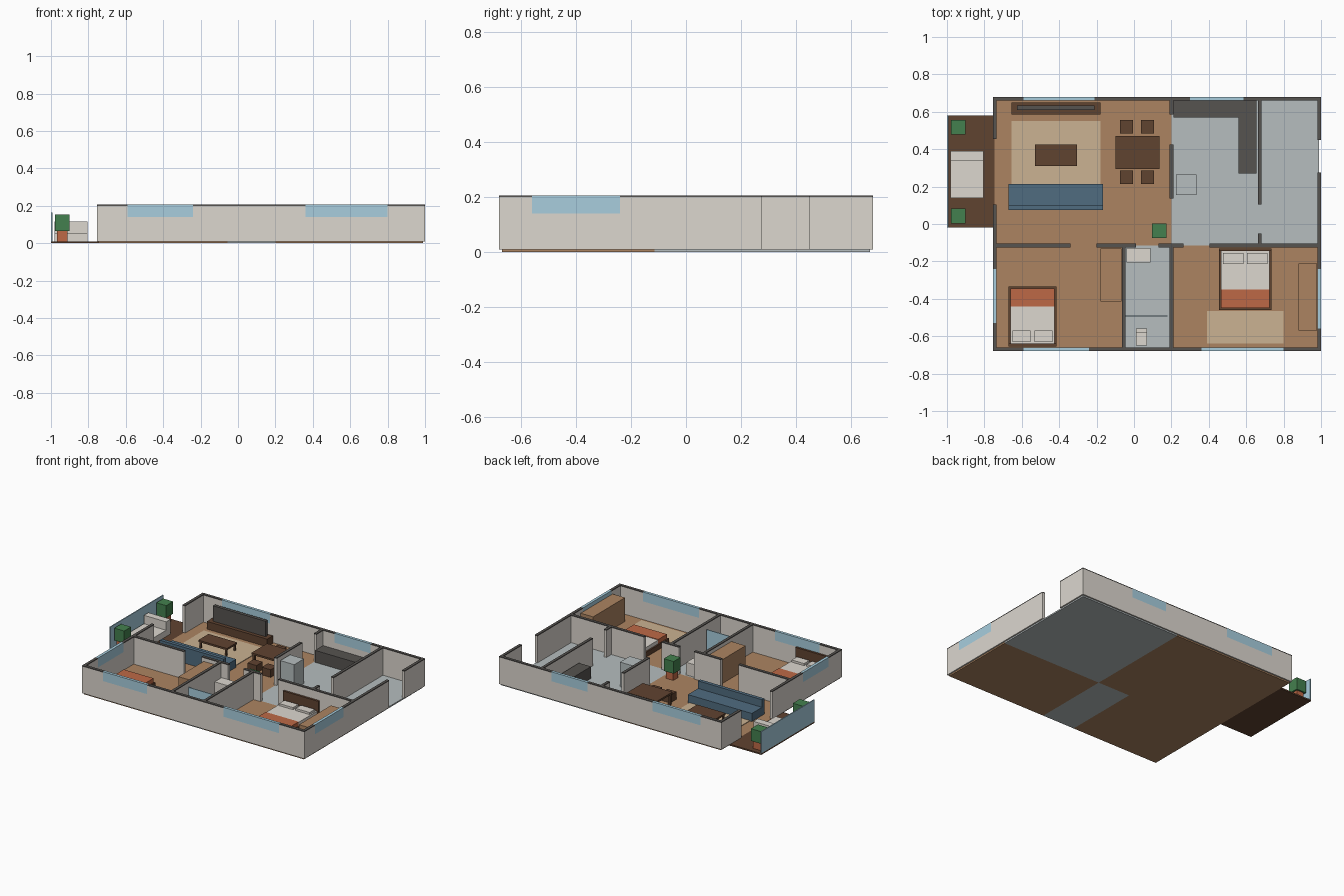
import bpy, bmesh

if "Cube" in bpy.data.objects:
    bpy.data.objects.remove(bpy.data.objects["Cube"])


def mat(name, r, g, b):
    m = bpy.data.materials.new(name)
    lin = lambda c: ((c / 255 + 0.055) / 1.055) ** 2.4
    m.diffuse_color = (lin(r), lin(g), lin(b), 1)
    m.use_nodes = True
    m.node_tree.nodes["Principled BSDF"].inputs["Base Color"].default_value = m.diffuse_color
    return m


CREAM = mat("cream", 220, 215, 207)
WOOD = mat("wood", 172, 132, 97)
TILE = mat("tile_grey", 182, 190, 191)
DARK = mat("dark_wood", 96, 67, 48)
BLUE = mat("sofa_blue", 80, 108, 128)
GLASS = mat("glass_blue", 168, 206, 222)
TAN = mat("rug_tan", 203, 178, 146)
GREEN = mat("leaf_green", 68, 128, 78)
CLAY = mat("terracotta", 190, 105, 70)
CHAR = mat("charcoal", 86, 83, 80)


def boxes(name, *parts):
    """One object from (material, x0, x1, y0, y1, z0, z1) boxes."""
    bm = bmesh.new()
    mats = []
    for m, x0, x1, y0, y1, z0, z1 in parts:
        if m not in mats:
            mats.append(m)
        v = [bm.verts.new((x, y, z)) for z in (z0, z1)
             for x, y in ((x0, y0), (x1, y0), (x1, y1), (x0, y1))]
        for f in ((3, 2, 1, 0), (4, 5, 6, 7), (0, 1, 5, 4),
                  (1, 2, 6, 5), (2, 3, 7, 6), (3, 0, 4, 7)):
            bm.faces.new([v[i] for i in f]).material_index = mats.index(m)
    me = bpy.data.meshes.new(name)
    bm.to_mesh(me)
    bm.free()
    for m in mats:
        me.materials.append(m)
    ob = bpy.data.objects.new(name, me)
    bpy.context.collection.objects.link(ob)
    return ob


F, SILL, H, CAP, T = 0.01, 0.14, 0.2, 0.207, 0.01   # floor, sill, wall, cap, half wall


def wall(name, axis, at, a, b, windows=()):
    """Wall along x or y with a dark cap, and glass set in at the windows."""
    def seg(m, s, e, z0, z1):
        if axis == "x":
            return (m, s, e, at - T, at + T, z0, z1)
        return (m, at - T, at + T, s, e, z0, z1)
    parts, s = [], a
    for w0, w1 in list(windows) + [(b, b)]:
        parts += [seg(CREAM, s, w0, F, H), seg(CHAR, s, w0, H, CAP)]
        if w1 > w0:
            parts += [seg(CREAM, w0, w1, F, SILL), seg(GLASS, w0, w1, SILL, CAP)]
        s = w1
    boxes(name, *parts)


# floors
L, R, D = -0.745, 0.99, 0.67
MX, MY, BX = 0.2, -0.115, -0.055
boxes("living_floor", (WOOD, L, MX, MY, D, 0, F))
boxes("kitchen_floor", (TILE, MX, R, MY, D, 0, F))
boxes("small_bedroom_floor", (WOOD, L, BX, -D, MY, 0, F))
boxes("bathroom_floor", (TILE, BX, MX, -D, MY, 0, F))
boxes("main_bedroom_floor", (WOOD, MX, R, -D, MY, 0, F))
boxes("deck", (DARK, -1, L, -0.02, 0.58, 0, F))

# outer walls
E = D + T
wall("front_wall", "x", -D, L - T, R + T, [(-0.59, -0.24), (0.36, 0.80)])
wall("back_wall", "x", D, L - T, R + T, [(-0.59, -0.21), (0.30, 0.585)])
wall("left_wall_back", "y", L, 0.455, E - 2 * T)
wall("left_wall_front", "y", L, -E + 2 * T, 0.105, [(-0.53, -0.24)])
wall("right_wall_back", "y", R, 0.45, E - 2 * T)
wall("right_wall_front", "y", R, -E + 2 * T, 0.275, [(-0.56, -0.24)])

# inner walls
for i, (a, b) in enumerate([(L + T, -0.34), (-0.2, 0.01), (0.13, 0.265), (0.405, R - T)]):
    wall(f"middle_wall_{i}", "x", MY, a, b)
for i, (at, a, b) in enumerate([(MX, 0.585, D - T), (MX, 0.137, 0.425),
                                (MX, -D + T, MY - T), (BX, -D + T, MY - T),
                                (0.672, 0.105, D - T), (0.672, MY + T, -0.05)]):
    wall(f"cross_wall_{i}", "y", at, a, b)

# deck railing, lounger
boxes("deck_railing", (GLASS, -1, -0.993, -0.02, 0.58, F, 0.165))
boxes("lounger", (CREAM, -0.98, -0.805, 0.14, 0.34, F, 0.055),
      (CREAM, -0.98, -0.805, 0.34, 0.39, F, 0.115))


# potted plants
def plant(name, x, y):
    boxes(name, (CLAY, x - 0.028, x + 0.028, y - 0.028, y + 0.028, F, 0.065),
          (GREEN, x - 0.039, x + 0.039, y - 0.039, y + 0.039, 0.065, 0.152))


plant("deck_plant_back", -0.94, 0.517)
plant("deck_plant_front", -0.94, 0.043)
plant("indoor_plant", 0.135, -0.037)


# tables
def table(name, x0, x1, y0, y1, h, leg):
    parts = [(DARK, x0, x1, y0, y1, h - 0.013, h)]
    for x in (x0 + 0.005, x1 - leg - 0.005):
        for y in (y0 + 0.005, y1 - leg - 0.005):
            parts.append((DARK, x, x + leg, y, y + leg, F, h - 0.013))
    boxes(name, *parts)


table("coffee_table", -0.53, -0.305, 0.31, 0.425, 0.07, 0.012)
table("dining_table", -0.10, 0.135, 0.295, 0.47, 0.1, 0.015)
for i, (x, y) in enumerate([(-0.075, 0.485), (0.037, 0.485), (-0.075, 0.215), (0.037, 0.215)]):
    boxes(f"dining_chair_{i}", (DARK, x, x + 0.07, y, y + 0.07, F, 0.065))

# living room
boxes("living_rug", (TAN, -0.655, -0.18, 0.2, 0.55, F, 0.014))
boxes("media_cabinet", (DARK, -0.655, -0.18, 0.585, 0.65, F, 0.065))
boxes("television", (CHAR, -0.625, -0.21, 0.61, 0.633, 0.065, 0.175))
boxes("sofa", (BLUE, -0.67, -0.165, 0.1, 0.215, F, 0.068),
      (BLUE, -0.67, -0.165, 0.075, 0.1, F, 0.122))

# kitchen
boxes("counter", (CHAR, 0.21, 0.655, 0.57, 0.66, F, 0.095),
      (CHAR, 0.56, 0.655, 0.27, 0.57, F, 0.095))
boxes("fridge", (TILE, 0.225, 0.335, 0.155, 0.265, F, 0.185))

# bathroom
boxes("vanity", (CREAM, -0.04, 0.087, -0.205, -0.127, F, 0.1))
boxes("shower_screen", (GLASS, -0.045, 0.18, -0.495, -0.489, F, 0.17))
boxes("toilet", (CREAM, 0.01, 0.07, -0.65, -0.58, F, 0.055),
      (CREAM, 0.01, 0.07, -0.58, -0.56, F, 0.09))


# beds: s is +1 with the head towards +y, -1 towards -y
def bed(name, x0, x1, head, foot, s):
    def part(m, a, b, u, v, z0, z1):
        return (m, a, b, min(u, v), max(u, v), z0, z1)
    length = abs(head - foot)
    fold = head - s * length * 0.67
    end = foot + s * 0.01
    w = (x1 - x0) / 2
    parts = [part(DARK, x0, x1, head, head - s * 0.015, F, 0.145),
             part(DARK, x0, x1, head - s * 0.015, foot, F, 0.045),
             part(CREAM, x0 + 0.01, x1 - 0.01, head - s * 0.015, fold, 0.045, 0.072),
             part(CLAY, x0 + 0.01, x1 - 0.01, fold, end, 0.045, 0.076)]
    for x in (x0 + 0.02, x0 + w + 0.01):
        parts.append(part(CREAM, x, x + w - 0.03, head - s * 0.025, head - s * 0.085, 0.072, 0.087))
    boxes(name, *parts)


bed("small_bed", -0.67, -0.415, -0.655, -0.335, -1)
bed("main_bed", 0.455, 0.735, -0.13, -0.46, 1)
boxes("bedroom_rug", (TAN, 0.39, 0.80, -0.64, -0.465, F, 0.014))
boxes("small_wardrobe", (WOOD, -0.18, -0.068, -0.415, -0.13, F, 0.18))
boxes("main_wardrobe", (WOOD, 0.88, 0.978, -0.57, -0.21, F, 0.18))
